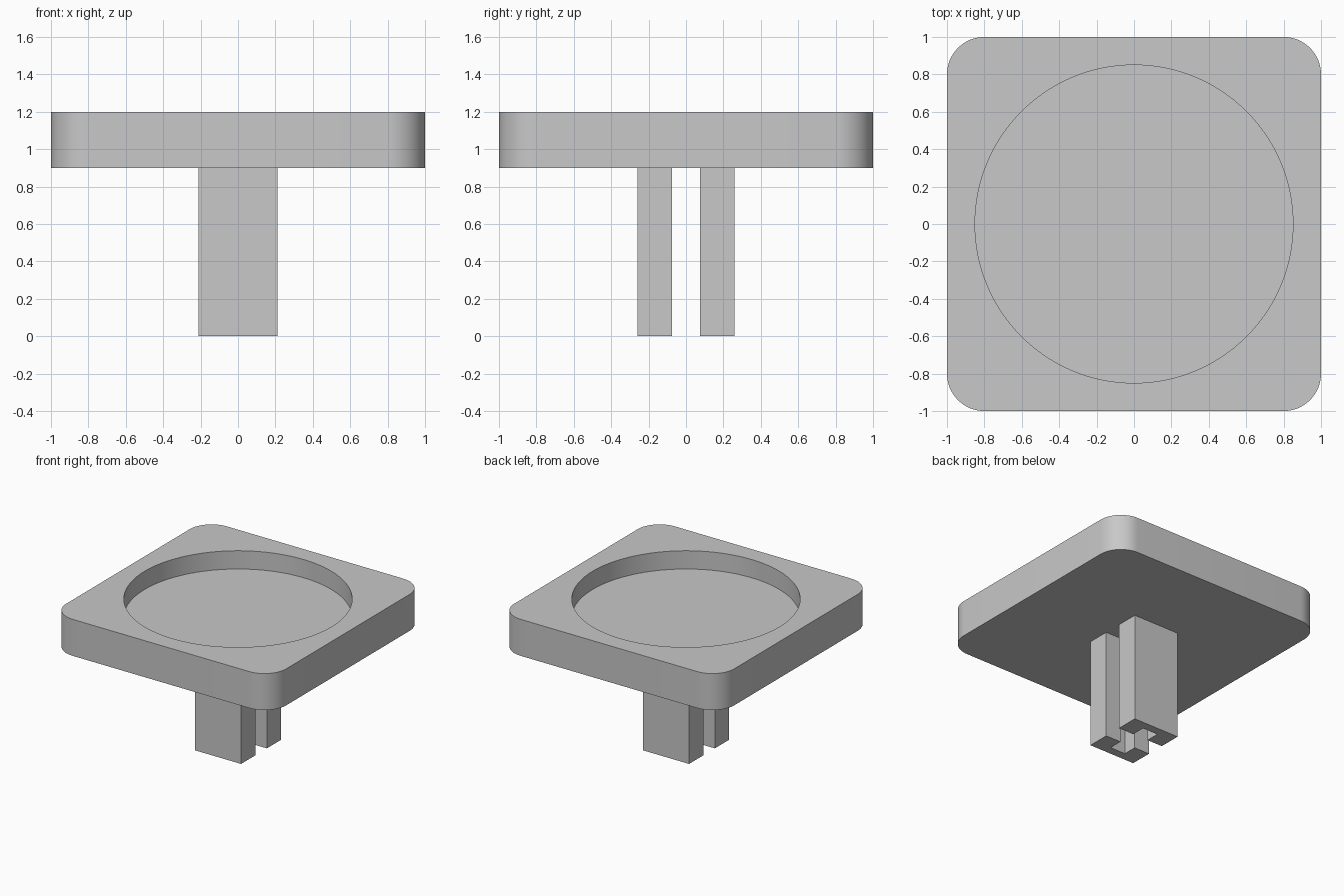
import bpy
import bmesh
from math import cos, sin, pi, radians

old = bpy.data.objects.get("Cube")
if old:
    bpy.data.objects.remove(old, do_unlink=True)

grey = bpy.data.materials.new("plain grey")
grey.use_nodes = True
colour = (0.58, 0.58, 0.58, 1)
grey.diffuse_color = colour
grey.node_tree.nodes["Principled BSDF"].inputs["Base Color"].default_value = colour


def prism(name, outline, bottom, top):
    """Extrude a flat outline straight up into a solid."""
    bm = bmesh.new()
    base = bm.faces.new([bm.verts.new((x, y, bottom)) for x, y in outline])
    up = bmesh.ops.extrude_face_region(bm, geom=[base], use_keep_orig=True)["geom"]
    raised = [v for v in up if isinstance(v, bmesh.types.BMVert)]
    bmesh.ops.translate(bm, verts=raised, vec=(0, 0, top - bottom))
    bmesh.ops.recalc_face_normals(bm, faces=bm.faces)
    mesh = bpy.data.meshes.new(name)
    bm.to_mesh(mesh)
    bm.free()
    mesh.materials.append(grey)
    obj = bpy.data.objects.new(name, mesh)
    bpy.context.collection.objects.link(obj)
    return obj


def arc(cx, cy, radius, start, sweep, steps):
    angles = [start + sweep * i / steps for i in range(steps + 1)]
    return [(cx + radius * cos(a), cy + radius * sin(a)) for a in angles]


UNDERSIDE, TOP, RECESS_FLOOR = 0.9, 1.2, 1.05

# Square top plate with rounded corners
corner = 0.2
inner = 1 - corner
outline = []
for i, (sx, sy) in enumerate([(1, 1), (-1, 1), (-1, -1), (1, -1)]):
    outline += arc(sx * inner, sy * inner, corner, i * pi / 2, pi / 2, 16)
plate = prism("top_plate", outline, UNDERSIDE, TOP)

# Round recess sunk into the plate
cutter = prism("recess_cutter", arc(0, 0, 0.85, 0, 2 * pi, 128)[:-1], RECESS_FLOOR, TOP + 0.2)
cutter.hide_render = True
cut = plate.modifiers.new("recess", "BOOLEAN")
cut.operation = "DIFFERENCE"
cut.solver = "EXACT"
cut.object = cutter
bpy.ops.object.select_all(action="DESELECT")
bpy.context.view_layer.objects.active = plate
plate.select_set(True)
bpy.ops.object.modifier_apply(modifier=cut.name)
bpy.data.objects.remove(cutter, do_unlink=True)
bpy.ops.object.shade_smooth_by_angle(angle=radians(30))

# Two channel-shaped stem legs, their grooves facing each other
half, groove = 0.21, 0.07
near, deep, far = 0.075, 0.19, 0.26
channel = [(-half, far), (-half, near), (-groove, near), (-groove, deep),
           (groove, deep), (groove, near), (half, near), (half, far)]
for name, side in (("front_leg", -1), ("back_leg", 1)):
    prism(name, [(x, side * y) for x, y in channel], 0, UNDERSIDE)
